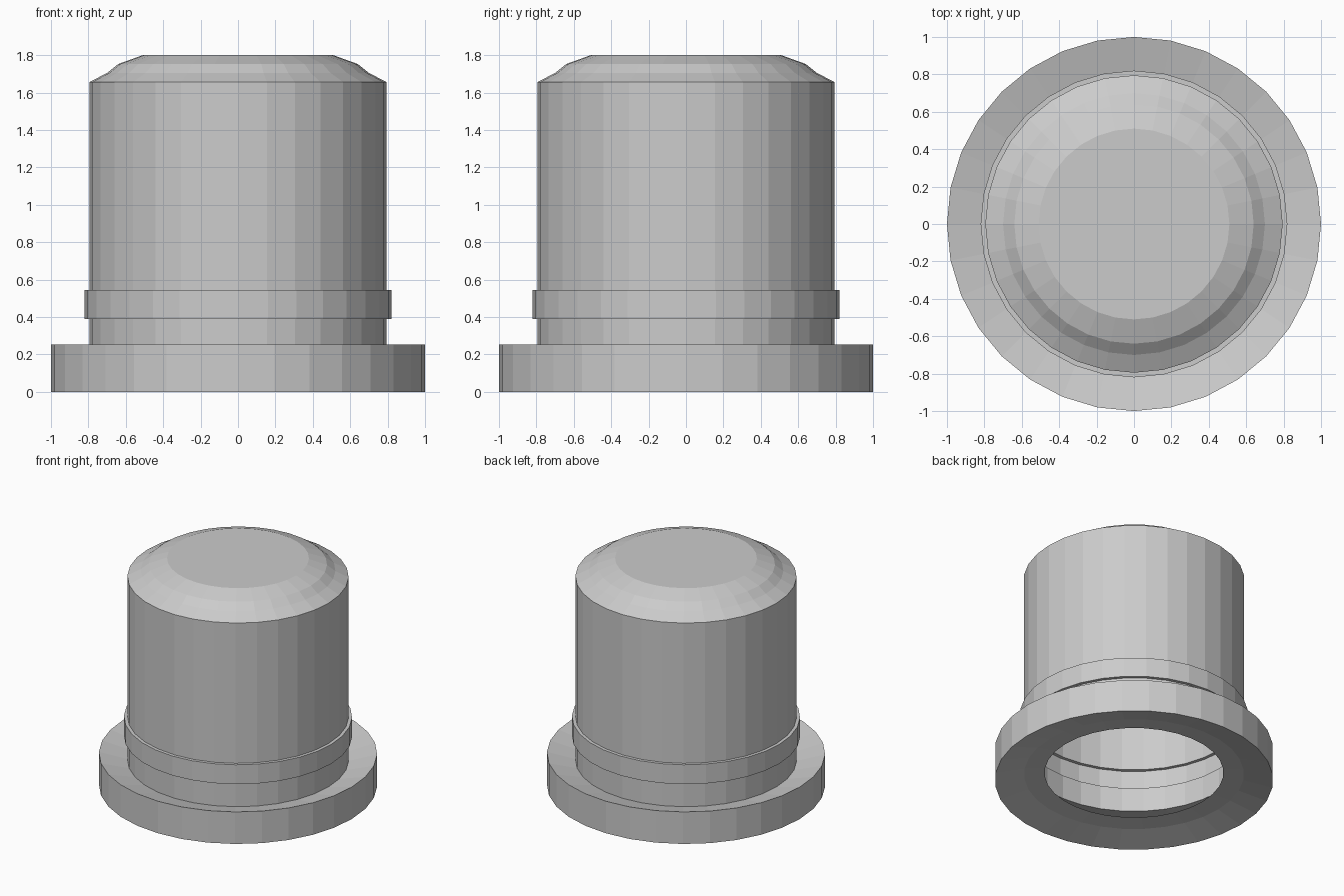
import bpy, bmesh
from math import cos, sin, tau

if "Cube" in bpy.data.objects:
    bpy.data.objects.remove(bpy.data.objects["Cube"])

SIDES = 32


def lathe(name, profile, cap=False):
    """Revolve (radius, height) points around z into a flat-faced open shell."""
    bm = bmesh.new()
    rings = [[bm.verts.new((r * cos(tau * i / SIDES), r * sin(tau * i / SIDES), z))
              for i in range(SIDES)] for r, z in profile]
    for low, high in zip(rings, rings[1:]):
        for i in range(SIDES):
            j = (i + 1) % SIDES
            bm.faces.new((low[i], low[j], high[j], high[i]))
    if cap:
        bm.faces.new(rings[-1])
    mesh = bpy.data.meshes.new(name)
    bm.to_mesh(mesh)
    bm.free()
    obj = bpy.data.objects.new(name, mesh)
    bpy.context.collection.objects.link(obj)
    return obj


BODY, BAND = 0.795, 0.82

# Thick brim: open lip underneath, dished top running in to the body
lathe("brim", [(0.643, 0.062), (0.79, 0.05), (1.0, 0.0), (1.0, 0.254), (BODY, 0.2)])

# Hollow body with a slightly raised band near the bottom
lathe("body", [(BODY, 0.2), (BODY, 0.39), (BAND, 0.39), (BAND, 0.544),
               (BODY, 0.544), (BODY, 1.656)])

# Stepped bevel and flat top
lathe("crown", [(BODY, 1.656), (0.70, 1.705), (0.64, 1.753), (0.51, 1.8)], cap=True)
